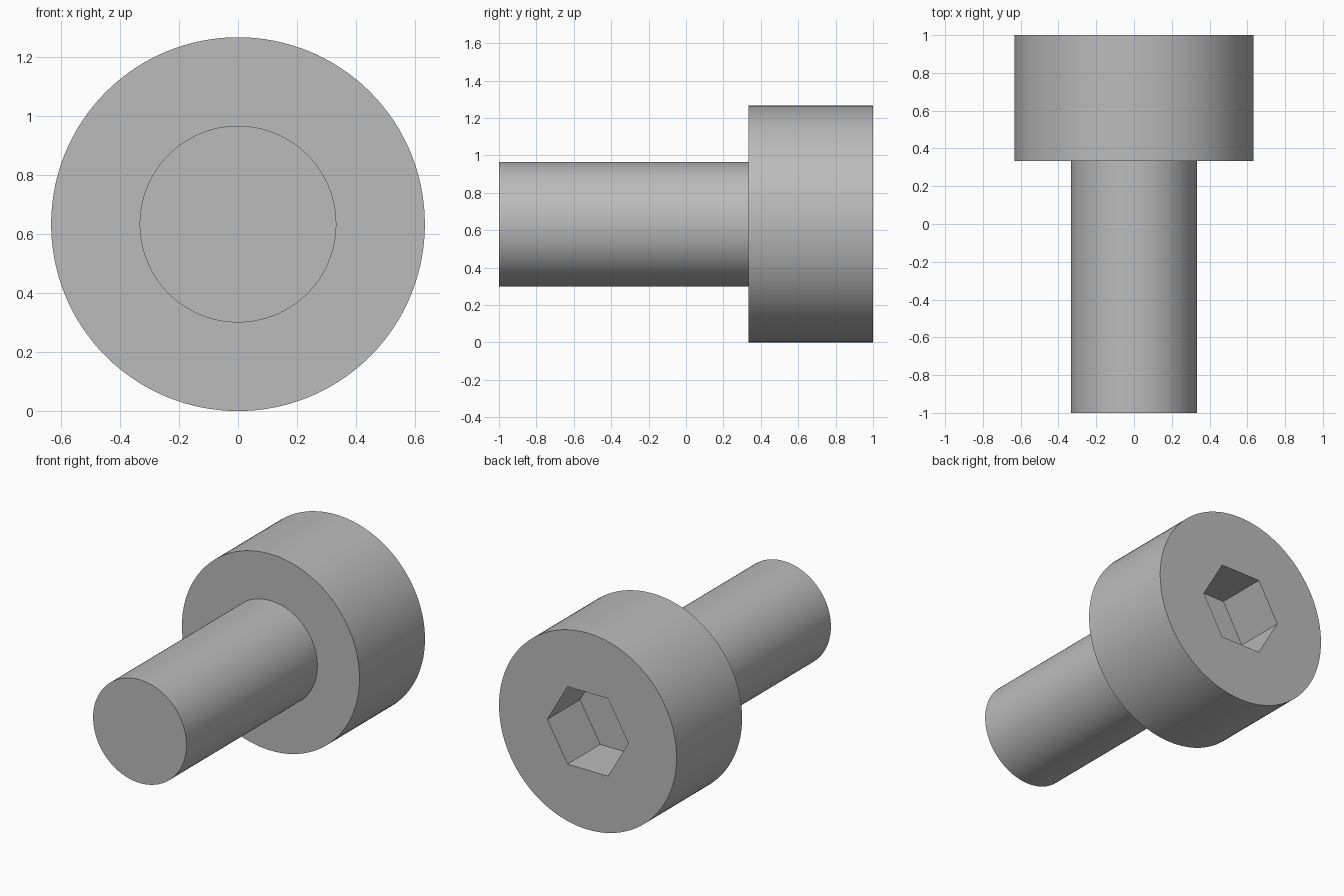
import bpy
import bmesh
from math import radians
from mathutils import Matrix

default = bpy.data.objects.get("Cube")
if default:
    bpy.data.objects.remove(default, do_unlink=True)

HEAD_R, SHANK_R, SOCKET_R = 0.633, 0.333, 0.2887
SHOULDER_Y, SOCKET_Y = 0.333, 0.667

steel = bpy.data.materials.new("grey steel")
steel.use_nodes = True
colour = (0.5, 0.5, 0.5, 1)
steel.diffuse_color = colour
steel.node_tree.nodes["Principled BSDF"].inputs["Base Color"].default_value = colour


def prism(name, radius, y0, y1, sides, turn=0):
    """Capped prism along y, centred at the height of the screw axis."""
    bm = bmesh.new()
    place = (Matrix.Translation((0, (y0 + y1) / 2, HEAD_R))
             @ Matrix.Rotation(radians(90), 4, 'X')
             @ Matrix.Rotation(radians(turn), 4, 'Z'))
    bmesh.ops.create_cone(bm, cap_ends=True, segments=sides, radius1=radius,
                          radius2=radius, depth=y1 - y0, matrix=place)
    mesh = bpy.data.meshes.new(name)
    bm.to_mesh(mesh)
    bm.free()
    mesh.materials.append(steel)
    obj = bpy.data.objects.new(name, mesh)
    bpy.context.collection.objects.link(obj)
    return obj


def activate(obj):
    bpy.ops.object.select_all(action='DESELECT')
    obj.select_set(True)
    bpy.context.view_layer.objects.active = obj


# Plain shank, seated slightly inside the head
shank = prism("shank", SHANK_R, -1, SHOULDER_Y + 0.02, 128)

# Cylindrical head with a hexagonal socket, corners pointing sideways
head = prism("head", HEAD_R, SHOULDER_Y, 1, 128)
cutter = prism("socket_cutter", SOCKET_R, SOCKET_Y, 1.2, 6, turn=90)
cutter.hide_render = True
socket = head.modifiers.new("socket", 'BOOLEAN')
socket.operation = 'DIFFERENCE'
socket.solver = 'EXACT'
socket.object = cutter
activate(head)
bpy.ops.object.modifier_apply(modifier=socket.name)
bpy.data.objects.remove(cutter, do_unlink=True)

# Smooth round sides, crisp rims and socket walls
for part in (shank, head):
    activate(part)
    bpy.ops.object.shade_smooth_by_angle(angle=radians(30))
